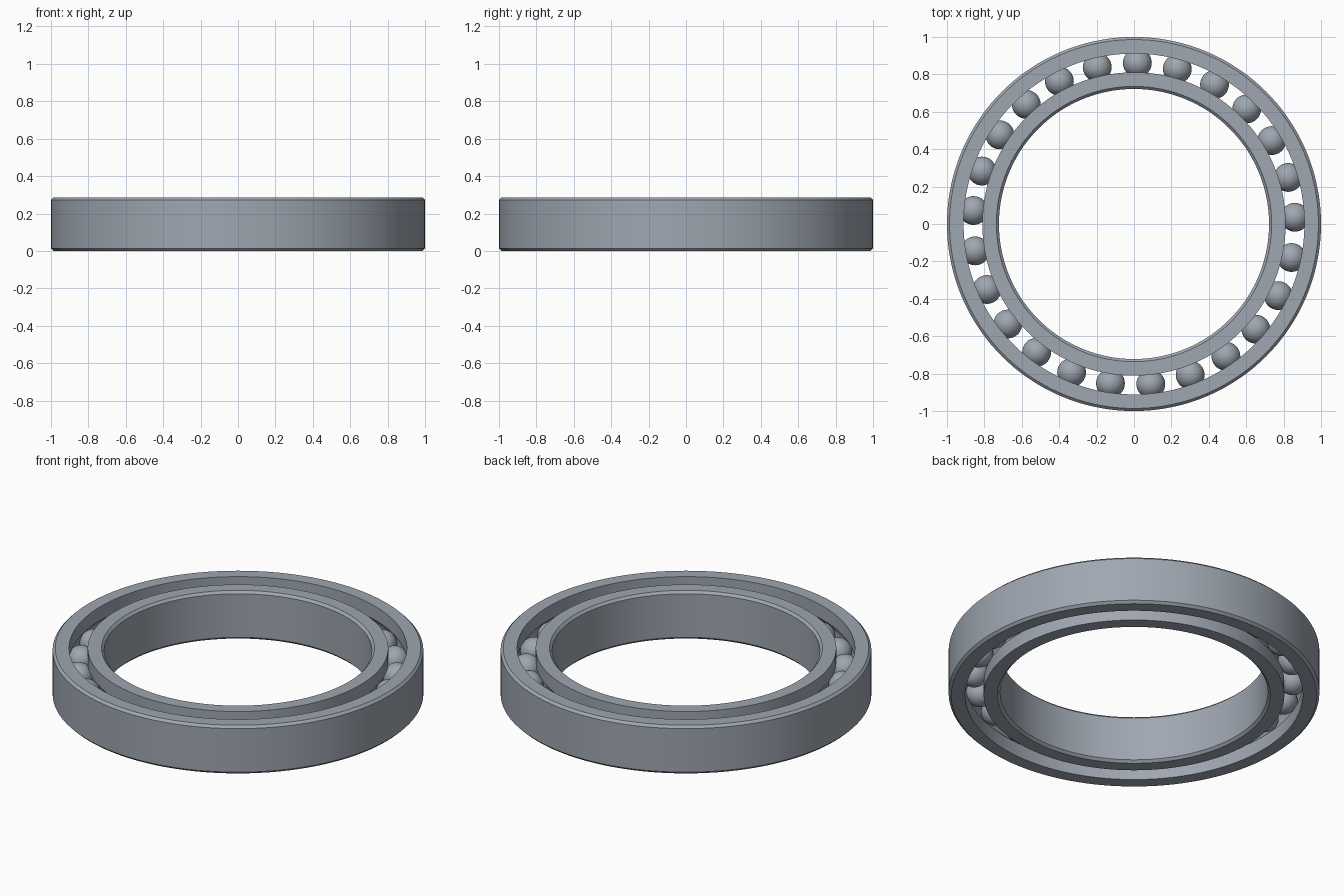
import bpy, bmesh
from math import sin, cos, asin, pi, radians, sqrt

if "Cube" in bpy.data.objects:
    bpy.data.objects.remove(bpy.data.objects["Cube"])

HEIGHT = 0.287
MID = HEIGHT / 2
OUTER, BORE = 1.0, 0.722
PITCH = 0.861            # radius of the circle of ball centres
GAP = 0.05               # half the gap between the two rings
BALL, GROOVE = 0.077, 0.079
CHAMFER = 0.014
BALLS, START = 25, radians(2.4)
SEGMENTS, ARC_STEPS = 144, 14

steel = bpy.data.materials.new("steel_grey")
steel.use_nodes = True
colour = (0.345, 0.385, 0.44, 1)
steel.diffuse_color = colour
steel.node_tree.nodes["Principled BSDF"].inputs["Base Color"].default_value = colour


def finish(name, bm):
    bmesh.ops.recalc_face_normals(bm, faces=bm.faces)
    mesh = bpy.data.meshes.new(name)
    bm.to_mesh(mesh)
    bm.free()
    mesh.materials.append(steel)
    obj = bpy.data.objects.new(name, mesh)
    bpy.context.collection.objects.link(obj)
    bpy.ops.object.select_all(action='DESELECT')
    obj.select_set(True)
    bpy.context.view_layer.objects.active = obj
    bpy.ops.object.shade_smooth_by_angle(angle=radians(30))
    return obj


def race(name, rim, side):
    """Ring with a chamfered rim and a ball groove; side is 1 for outer, -1 for inner."""
    shoulder = PITCH + side * GAP
    half = asin(sqrt(GROOVE ** 2 - GAP ** 2) / GROOVE)
    profile = [(shoulder, 0), (rim - side * CHAMFER, 0), (rim, CHAMFER),
               (rim, HEIGHT - CHAMFER), (rim - side * CHAMFER, HEIGHT), (shoulder, HEIGHT)]
    # Groove arc, from the upper shoulder to the lower one
    for i in range(ARC_STEPS + 1):
        a = half * (1 - 2 * i / ARC_STEPS)
        profile.append((PITCH + side * GROOVE * cos(a), MID + GROOVE * sin(a)))
    bm = bmesh.new()
    loops = []
    for s in range(SEGMENTS):
        t = 2 * pi * s / SEGMENTS
        loops.append([bm.verts.new((r * cos(t), r * sin(t), z)) for r, z in profile])
    n = len(profile)
    for s in range(SEGMENTS):
        a, b = loops[s], loops[(s + 1) % SEGMENTS]
        for i in range(n):
            j = (i + 1) % n
            bm.faces.new((a[i], b[i], b[j], a[j]))
    return finish(name, bm)


race("outer_race", OUTER, 1)
race("inner_race", BORE, -1)

# Rolling balls, all sharing one mesh
bm = bmesh.new()
bmesh.ops.create_uvsphere(bm, u_segments=32, v_segments=20, radius=BALL)
first = finish("ball", bm)
for k in range(BALLS):
    ball = first if k == 0 else first.copy()
    if k:
        bpy.context.collection.objects.link(ball)
    t = START + 2 * pi * k / BALLS
    ball.location = (PITCH * cos(t), PITCH * sin(t), MID)
